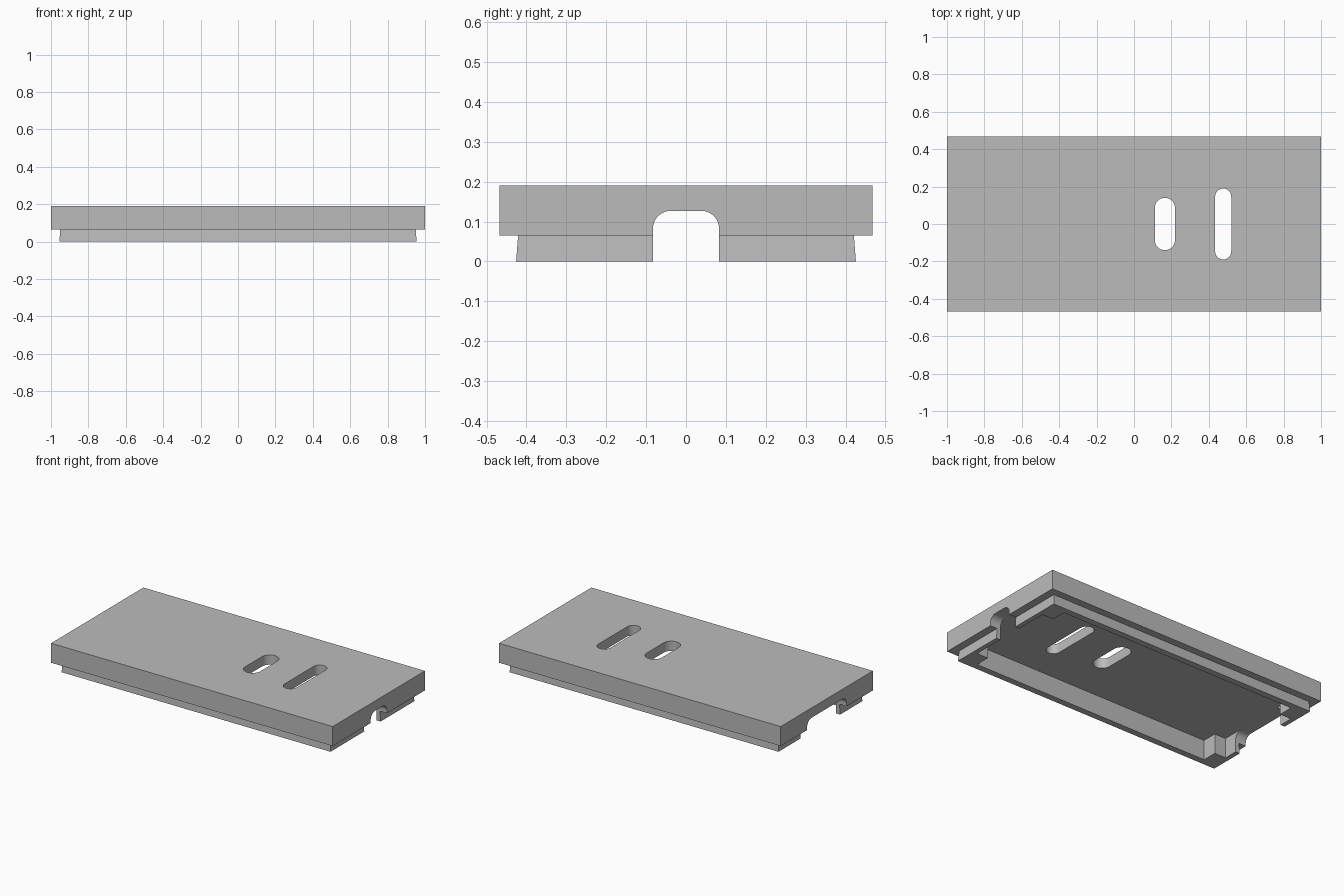
import bpy, bmesh, math
from mathutils import Matrix

cube = bpy.data.objects.get("Cube")
if cube:
    bpy.data.objects.remove(cube, do_unlink=True)

TOP, SKIRT, CEILING = 0.19, 0.065, 0.127

grey = bpy.data.materials.new("plain grey")
grey.use_nodes = True
grey.diffuse_color = (0.5, 0.5, 0.5, 1)
grey.node_tree.nodes["Principled BSDF"].inputs["Base Color"].default_value = (0.5, 0.5, 0.5, 1)


def prism(name, outline, low, high, top_scale=(1, 1), turn=Matrix()):
    """Extrude a flat outline from low to high, then turn it."""
    bm = bmesh.new()
    base = [bm.verts.new((x, y, low)) for x, y in outline]
    cap = [bm.verts.new((x * top_scale[0], y * top_scale[1], high)) for x, y in outline]
    bm.faces.new(base[::-1])
    bm.faces.new(cap)
    for i in range(len(base)):
        j = (i + 1) % len(base)
        bm.faces.new((base[i], base[j], cap[j], cap[i]))
    bmesh.ops.transform(bm, matrix=turn, verts=bm.verts)
    bmesh.ops.recalc_face_normals(bm, faces=bm.faces)
    mesh = bpy.data.meshes.new(name)
    bm.to_mesh(mesh)
    bm.free()
    mesh.materials.append(grey)
    ob = bpy.data.objects.new(name, mesh)
    bpy.context.collection.objects.link(ob)
    return ob


def rectangle(x, y):
    return [(-x, -y), (x, -y), (x, y), (-x, y)]


def arc(cx, cy, r, start, end, steps):
    angles = [math.radians(start + (end - start) * i / steps) for i in range(steps + 1)]
    return [(cx + r * math.cos(a), cy + r * math.sin(a)) for a in angles]


def slot(x, width, half_length):
    r = width / 2
    c = half_length - r
    return arc(x, c, r, 0, 180, 16) + arc(x, -c, r, 180, 360, 16)


def archway(half_width, r=0.045):
    c, h = half_width - r, CEILING - r
    return [(-half_width, -0.1), (half_width, -0.1)] + arc(c, h, r, 0, 90, 10) + arc(-c, h, r, 90, 180, 10)


def combine(target, other, operation):
    mod = target.modifiers.new(other.name, "BOOLEAN")
    mod.operation, mod.object, mod.solver = operation, other, "EXACT"
    bpy.context.view_layer.objects.active = target
    bpy.ops.object.modifier_apply(modifier=mod.name)
    bpy.data.objects.remove(other, do_unlink=True)


# Top plate with the slightly tapered lip under it
lid = prism("lid", rectangle(1, 0.468), SKIRT, TOP)
lip = prism("lip", rectangle(0.955, 0.426), 0, 0.1, top_scale=(0.992, 0.982))
combine(lid, lip, "UNION")

# Hollow underside with a square post left in each corner
corner = [(0.925, 0.29), (0.845, 0.29), (0.845, 0.385)]
mirrored = [(-x, y) for x, y in corner[::-1]]
hollow = corner + mirrored + [(-x, -y) for x, y in corner] + [(-x, -y) for x, y in mirrored]
combine(lid, prism("hollow", hollow, -0.1, CEILING), "DIFFERENCE")

# Rounded cable openings, narrow on the right end and wide on the left
upright = Matrix(((0, 0, 1, 0), (1, 0, 0, 0), (0, 1, 0, 0), (0, 0, 0, 1)))
for name, half_width, low, high in (("narrow_opening", 0.083, 0.88, 1.1),
                                    ("wide_opening", 0.2, -1.1, -0.88)):
    combine(lid, prism(name, archway(half_width), low, high, turn=upright), "DIFFERENCE")

# Two slots through the top
for name, x, width, half_length in (("wide_slot", 0.165, 0.108, 0.14),
                                    ("long_slot", 0.477, 0.086, 0.19)):
    combine(lid, prism(name, slot(x, width, half_length), 0.05, 0.3), "DIFFERENCE")

bpy.ops.object.select_all(action="DESELECT")
lid.select_set(True)
bpy.context.view_layer.objects.active = lid
bpy.ops.object.shade_smooth_by_angle(angle=math.radians(30))
